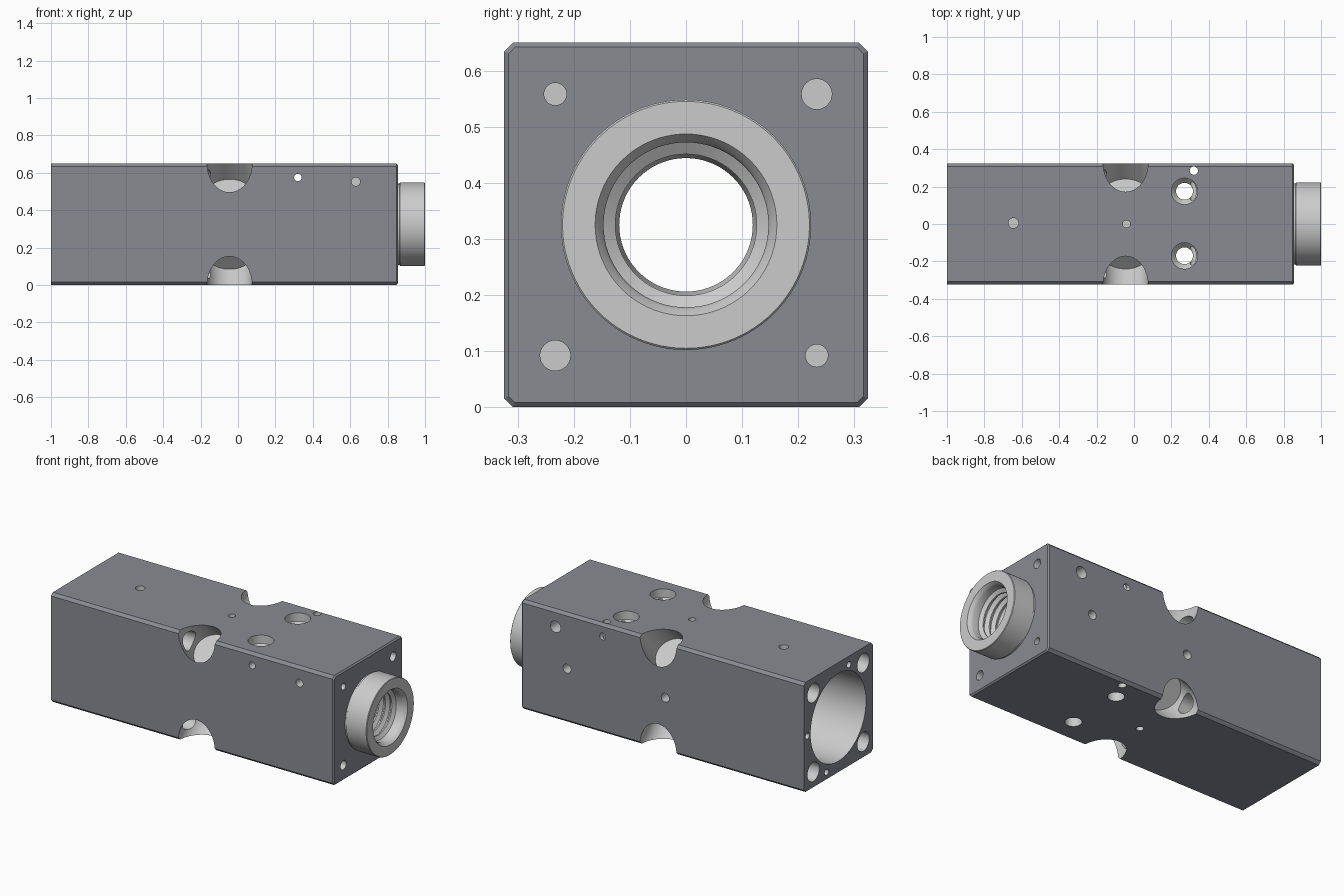
import bpy, bmesh
from math import cos, sin, pi
from mathutils import Vector, Matrix

if "Cube" in bpy.data.objects:
    bpy.data.objects.remove(bpy.data.objects["Cube"])

CZ = 0.325      # height of the main axis
HALF = 0.324    # half width of the square body


def material(name, rgb):
    m = bpy.data.materials.new(name)
    m.diffuse_color = (*rgb, 1)
    m.use_nodes = True
    m.node_tree.nodes["Principled BSDF"].inputs["Base Color"].default_value = m.diffuse_color
    return m


DARK = material("dark_finish", (0.25, 0.26, 0.29))
BARE = material("bare_metal", (0.75, 0.76, 0.78))


def make_object(name, bm, slot):
    bmesh.ops.recalc_face_normals(bm, faces=bm.faces)
    for f in bm.faces:
        f.material_index = slot
    me = bpy.data.meshes.new(name)
    bm.to_mesh(me)
    bm.free()
    me.materials.append(DARK)
    me.materials.append(BARE)
    ob = bpy.data.objects.new(name, me)
    bpy.context.collection.objects.link(ob)
    return ob


def lathe(name, profile, origin=(0, 0, CZ), axis=(1, 0, 0), segs=32, squash=1.0):
    """Solid of revolution from (distance, radius) points along an axis."""
    bm = bmesh.new()
    rings = [[bm.verts.new((t, r * cos(2 * pi * i / segs), r * squash * sin(2 * pi * i / segs)))
              for i in range(segs)] for t, r in profile]
    for a, b in zip(rings, rings[1:]):
        for i in range(segs):
            j = (i + 1) % segs
            bm.faces.new((a[i], a[j], b[j], b[i]))
    bm.faces.new(rings[0])
    bm.faces.new(rings[-1])
    rot = Vector(axis).to_track_quat('X', 'Z').to_matrix().to_4x4()
    bm.transform(Matrix.Translation(origin) @ rot)
    return make_object(name, bm, 1)


helpers = []


def combine(tool, operation='DIFFERENCE'):
    mod = body.modifiers.new(tool.name, 'BOOLEAN')
    mod.operation = operation
    mod.solver = 'EXACT'
    mod.object = tool
    tool.hide_render = True
    helpers.append(tool)


def drill(origin, axis, radius, depth):
    """Hole starting just outside the face at origin, going along axis."""
    combine(lathe("drill", [(-0.05, radius), (depth, radius)], origin, axis))


# Square body: chamfered long edges, chamfered collar end
bm = bmesh.new()
bmesh.ops.create_cube(bm, size=1)
for v in bm.verts:
    v.co = (-1 if v.co.x < 0 else 0.855, v.co.y * 2 * HALF, CZ + v.co.z * 2 * CZ)
long_edges = [e for e in bm.edges if abs(e.verts[0].co.x - e.verts[1].co.x) > 1]
bmesh.ops.bevel(bm, geom=long_edges, offset=0.016, segments=1, affect='EDGES')
end_edges = [e for e in bm.edges if all(v.co.x > 0.8 for v in e.verts)]
bmesh.ops.bevel(bm, geom=end_edges, offset=0.008, segments=1, affect='EDGES')
body = make_object("valve_block", bm, 0)

# Round collar with a narrow neck
combine(lathe("collar", [(0.8, 0.217), (0.863, 0.217), (0.867, 0.223), (0.997, 0.223), (1.0, 0.22)],
              segs=96), 'UNION')

# Main bore: wide pocket, narrow passage, threaded mouth
thread = []
x = 0.62
while x < 0.95:
    thread += [(x, 0.126), (x + 0.008, 0.126), (x + 0.022, 0.147), (x + 0.028, 0.147)]
    x += 0.042
bore = [(-1.05, 0.26), (-0.25, 0.26), (-0.25, 0.119), (0.6, 0.119)] + thread
bore += [(0.975, 0.147), (0.985, 0.151), (1.0, 0.162), (1.05, 0.162)]
combine(lathe("bore", bore, segs=72))

# Corner spot faces with bolt holes running to the pocket end
for sy in (-1, 1):
    for sz in (-1, 1):
        combine(lathe("corner_notch", [(0.232, 0.12), (0.6, 0.12)], (-0.045, 0, CZ),
                      (0, sy, sz), 48, 0.9))
        drill((-1, sy * 0.234, CZ + sz * 0.234), (1, 0, 0), 0.056, 0.9)
        # Collar end: two sizes on alternate corners
        drill((0.855, sy * 0.233, CZ + sz * 0.233), (-1, 0, 0), 0.027 if sy == sz else 0.02, 0.12)

# Counterbored vertical cross holes
for y in (-0.17, 0.175):
    combine(lathe("cross_hole", [(-0.05, 0.045), (0.57, 0.045), (0.60, 0.07), (0.7, 0.07)],
                  (0.27, y, 0), (0, 0, 1)))

# Pin holes right through, vertical and horizontal
drill((0.32, 0.285, 0.65), (0, 0, -1), 0.022, 0.7)
drill((0.32, -HALF, 0.575), (0, 1, 0), 0.02, 0.7)

# Blind holes: top, bottom, front, back
drill((-0.645, 0.005, 0.65), (0, 0, -1), 0.027, 0.04)
drill((-0.04, 0, 0.65), (0, 0, -1), 0.02, 0.1)
drill((-0.04, 0, 0), (0, 0, 1), 0.02, 0.1)
drill((0.63, -HALF, 0.553), (0, 1, 0), 0.023, 0.08)
drill((0.63, HALF, 0.55), (0, -1, 0), 0.034, 0.08)
for x in (0.555, -0.09):
    drill((x, HALF, 0.322), (0, -1, 0), 0.026, 0.1)

# Small holes around the pocket end
for y, z in ((-0.1, 0.6), (0.29, CZ), (0.11, 0.042)):
    drill((-1, y, z), (1, 0, 0), 0.018, 0.1)

# Bake the cuts, drop the tools, shade curved walls smooth
bpy.context.view_layer.update()
deps = bpy.context.evaluated_depsgraph_get()
baked = bpy.data.meshes.new_from_object(body.evaluated_get(deps))
body.modifiers.clear()
body.data = baked
for ob in helpers:
    bpy.data.objects.remove(ob)
bpy.ops.object.select_all(action='DESELECT')
body.select_set(True)
bpy.context.view_layer.objects.active = body
bpy.ops.object.shade_smooth_by_angle(angle=0.5)
